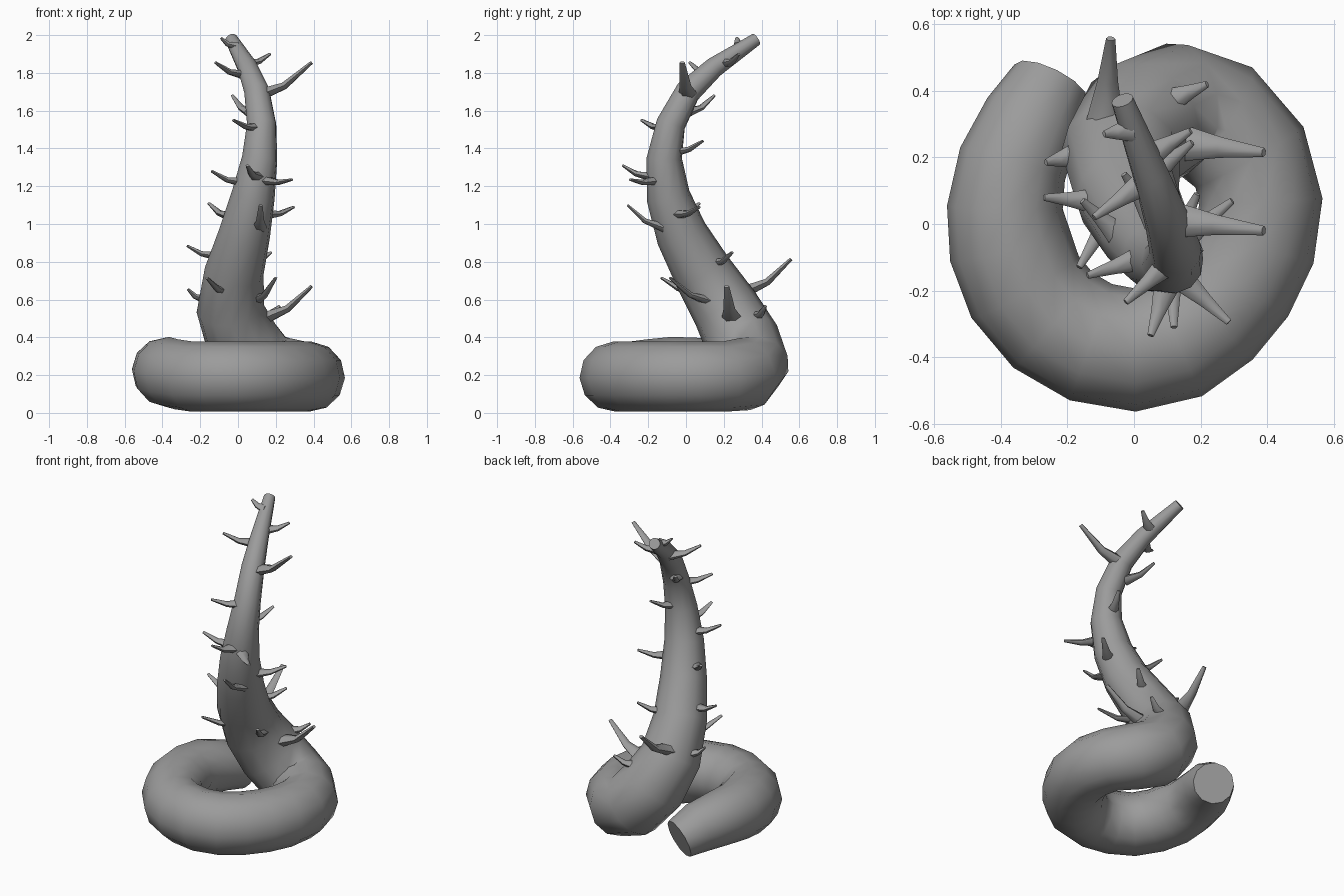
import bpy, bmesh, math
from mathutils import Vector

if "Cube" in bpy.data.objects:
    bpy.data.objects.remove(bpy.data.objects["Cube"])

grey = bpy.data.materials.new("stone grey")
grey.diffuse_color = (0.33, 0.33, 0.33, 1)
grey.use_nodes = True
grey.node_tree.nodes["Principled BSDF"].inputs["Base Color"].default_value = grey.diffuse_color


def finish(bm, name, angle):
    """Turn a bmesh into a shaded, coloured object."""
    bmesh.ops.recalc_face_normals(bm, faces=bm.faces)
    mesh = bpy.data.meshes.new(name)
    bm.to_mesh(mesh)
    bm.free()
    mesh.materials.append(grey)
    ob = bpy.data.objects.new(name, mesh)
    bpy.context.collection.objects.link(ob)
    bpy.ops.object.select_all(action='DESELECT')
    bpy.context.view_layer.objects.active = ob
    ob.select_set(True)
    bpy.ops.object.shade_smooth_by_angle(angle=math.radians(angle))
    return ob


def skin(bm, rings):
    """Bridge consecutive rings of points and cap both ends."""
    loops = [[bm.verts.new(p) for p in ring] for ring in rings]
    n = len(loops[0])
    for a, b in zip(loops, loops[1:]):
        for i in range(n):
            j = (i + 1) % n
            bm.faces.new((a[i], a[j], b[j], b[i]))
    bm.faces.new(loops[0])
    bm.faces.new(loops[-1])


def sweep(path, sides):
    """Rings along a path of (x, y, z, radius), carried without twist."""
    pts = [Vector(p[:3]) for p in path]
    rings, side, old = [], None, None
    for i, p in enumerate(pts):
        t = (pts[min(i + 1, len(pts) - 1)] - pts[max(i - 1, 0)]).normalized()
        if side is None:
            side = t.cross(Vector((0, 0, 1))).normalized()
        else:
            side = old.rotation_difference(t) @ side
        up = t.cross(side).normalized()
        old = t
        rings.append([p + path[i][3] * (side * math.cos(a) + up * math.sin(a))
                      for a in (math.tau * k / sides for k in range(sides))])
    return rings


def coil_point(a):
    """Point of the slightly uneven flat coil at an angle in degrees."""
    r = 0.378
    if a > 280:
        r -= 0.025 * math.cos(math.radians(2.3 * (a - 322)))
    c, s = math.cos(math.radians(a)), math.sin(math.radians(a))
    return (r * c, r * s, 0.192 + 0.025 * max(0, (230 - a) / 40), 0.186)


# Tentacle body: cut end, flat coil, then a tapering raised stalk
cut_end = [(-0.25, 0.425, 0.155, 0.122), (-0.305, 0.315, 0.20, 0.15),
           (-0.365, 0.18, 0.225, 0.165), (-0.388, 0.05, 0.225, 0.174)]
coil = [coil_point(a) for a in range(190, 391, 20)]
stalk = [(0.245, 0.31, 0.205, 0.195), (0.13, 0.347, 0.25, 0.2),
         (0.025, 0.30, 0.38, 0.2), (-0.04, 0.21, 0.55, 0.18),
         (-0.02, 0.085, 0.75, 0.157), (0.035, -0.025, 0.95, 0.137),
         (0.08, -0.095, 1.15, 0.116), (0.115, -0.115, 1.35, 0.094),
         (0.125, -0.08, 1.53, 0.078), (0.10, 0.01, 1.70, 0.068),
         (0.05, 0.15, 1.83, 0.054), (-0.035, 0.372, 1.978, 0.034)]
bm = bmesh.new()
skin(bm, sweep(cut_end + coil + stalk, 12))
finish(bm, "tentacle", 50)


# Thorns: wide oval root, a bend, and a narrow blunt tip
def thorn(name, base, tip, r):
    base, tip = Vector(base), Vector(tip)
    out = Vector((tip.x - base.x, tip.y - base.y, 0)).normalized()
    length = (tip - base).length
    root = base - out * 0.03
    bend = base.lerp(tip, 0.42) - Vector((0, 0, 0.07 * length))
    across = out.cross(Vector((0, 0, 1)))
    rings = []
    for c, size, d in ((root, r, out), (bend, r * 0.55, tip - base),
                       (tip, r * 0.25, tip - bend)):
        up = across.cross(d).normalized()
        rings.append([c + size * (across * math.cos(a) + up * 0.7 * math.sin(a))
                      for a in (math.tau * k / 6 for k in range(6))])
    bm = bmesh.new()
    skin(bm, rings)
    finish(bm, name, 70)


big = [((0.14, 0.01, 1.68), (0.39, -0.02, 1.855)),
       ((0.17, 0.24, 0.50), (0.39, 0.215, 0.67)),
       ((-0.085, 0.34, 0.64), (-0.07, 0.557, 0.815))]
small = [((0.01, 0.11, 1.79), (-0.12, 0.02, 1.855)),
         ((0.07, 0.22, 1.85), (0.17, 0.28, 1.90)),
         ((-0.03, 0.28, 1.94), (-0.09, 0.27, 1.985)),
         ((0.05, 0.03, 1.59), (-0.03, 0.15, 1.68)),
         ((0.09, -0.13, 1.51), (-0.025, -0.235, 1.55)),
         ((0.13, -0.04, 1.38), (0.19, 0.09, 1.44)),
         ((0.00, -0.11, 1.22), (-0.14, -0.155, 1.28)),
         ((0.16, -0.18, 1.23), (0.285, -0.295, 1.235)),
         ((0.09, -0.21, 1.25), (0.05, -0.335, 1.31)),
         ((-0.06, -0.02, 1.04), (-0.155, 0.07, 1.11)),
         ((0.115, -0.15, 0.98), (0.12, -0.31, 1.10)),
         ((0.17, -0.03, 1.05), (0.295, 0.07, 1.09)),
         ((-0.14, 0.07, 0.83), (-0.27, 0.08, 0.885)),
         ((0.07, 0.16, 0.79), (0.175, 0.245, 0.85)),
         ((-0.20, 0.20, 0.60), (-0.265, 0.185, 0.655)),
         ((-0.07, 0.03, 0.64), (-0.165, -0.13, 0.715)),
         ((0.10, 0.10, 0.59), (0.20, -0.085, 0.715)),
         ((0.13, 0.38, 0.51), (0.22, 0.42, 0.565))]
for i, (b, t) in enumerate(big):
    thorn(f"large_thorn_{i + 1}", b, t, 0.056)
for i, (b, t) in enumerate(small):
    thorn(f"small_thorn_{i + 1}", b, t, 0.04)
